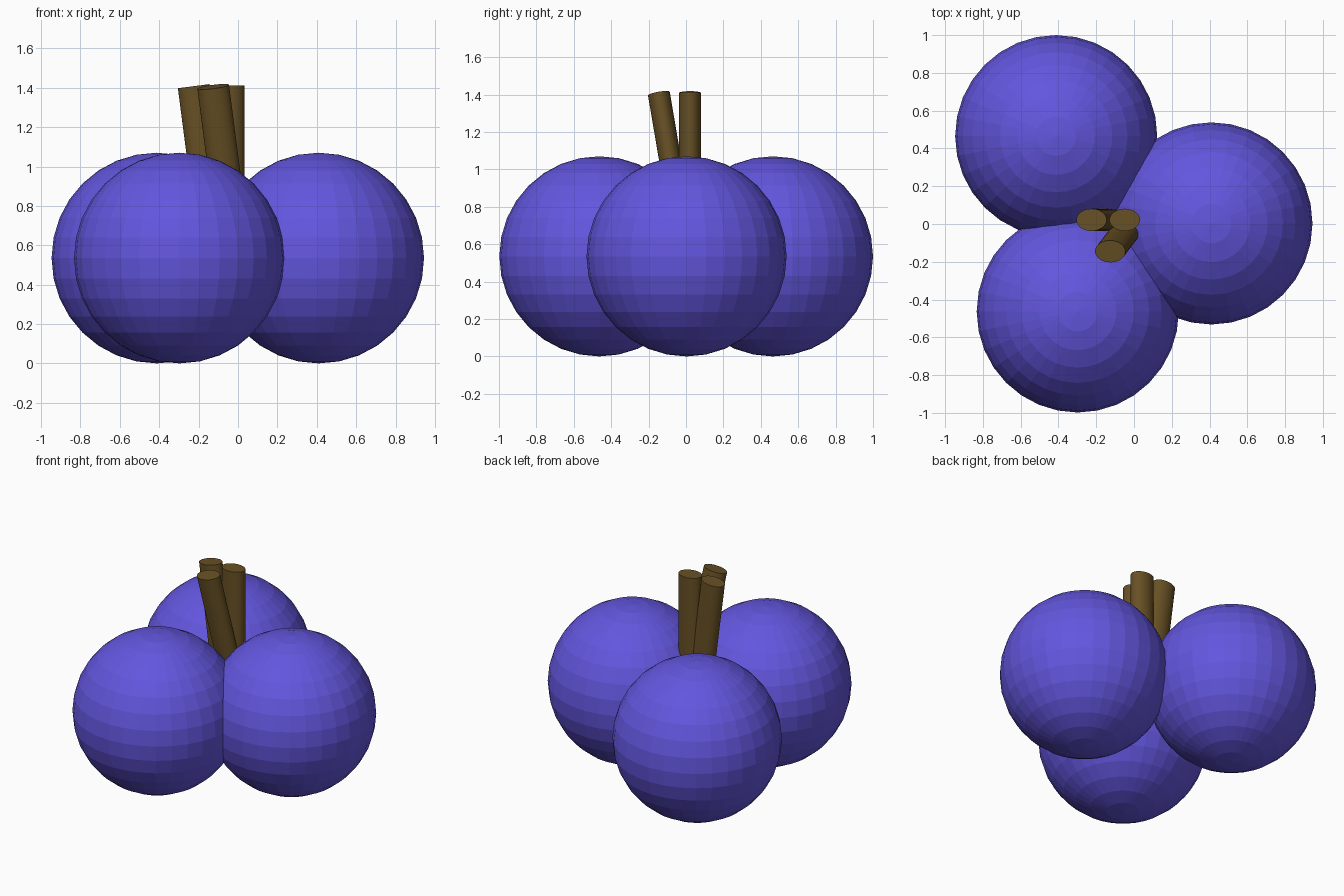
import bpy
from mathutils import Vector

if "Cube" in bpy.data.objects:
    bpy.data.objects.remove(bpy.data.objects["Cube"])


def material(name, color):
    m = bpy.data.materials.new(name)
    m.diffuse_color = (*color, 1)
    m.use_nodes = True
    m.node_tree.nodes["Principled BSDF"].inputs["Base Color"].default_value = m.diffuse_color
    return m


berry_blue = material("berry_blue", (0.125, 0.093, 0.73))
stem_brown = material("stem_brown", (0.135, 0.08, 0.018))

# Three overlapping faceted berries
R = 0.535
for name, x, y in (("berry_back", -0.412, 0.465),
                   ("berry_front", -0.298, -0.463),
                   ("berry_right", 0.41, 0.003)):
    bpy.ops.mesh.primitive_uv_sphere_add(segments=32, ring_count=16, radius=R,
                                         location=(x, y, R))
    berry = bpy.context.object
    berry.name = name
    berry.data.materials.append(berry_blue)

# Oval stems: centre of the top end, and the direction each one leans
LENGTH = 0.78
for name, top, lean in (("stem_upright", (-0.049, 0.022, 1.412), (0, 0, 1)),
                        ("stem_left", (-0.225, 0.022, 1.408), (-0.13, 0, 1)),
                        ("stem_front", (-0.126, -0.145, 1.405), (-0.13, -0.17, 1))):
    axis = Vector(lean).normalized()
    bpy.ops.mesh.primitive_cylinder_add(vertices=32, radius=1, depth=LENGTH)
    stem = bpy.context.object
    stem.name = name
    stem.scale = (0.081, 0.059, 1)
    stem.rotation_mode = 'QUATERNION'
    stem.rotation_quaternion = Vector((0, 0, 1)).rotation_difference(axis)
    stem.location = Vector(top) - axis * LENGTH / 2
    stem.data.materials.append(stem_brown)
    bpy.ops.object.shade_smooth_by_angle()
